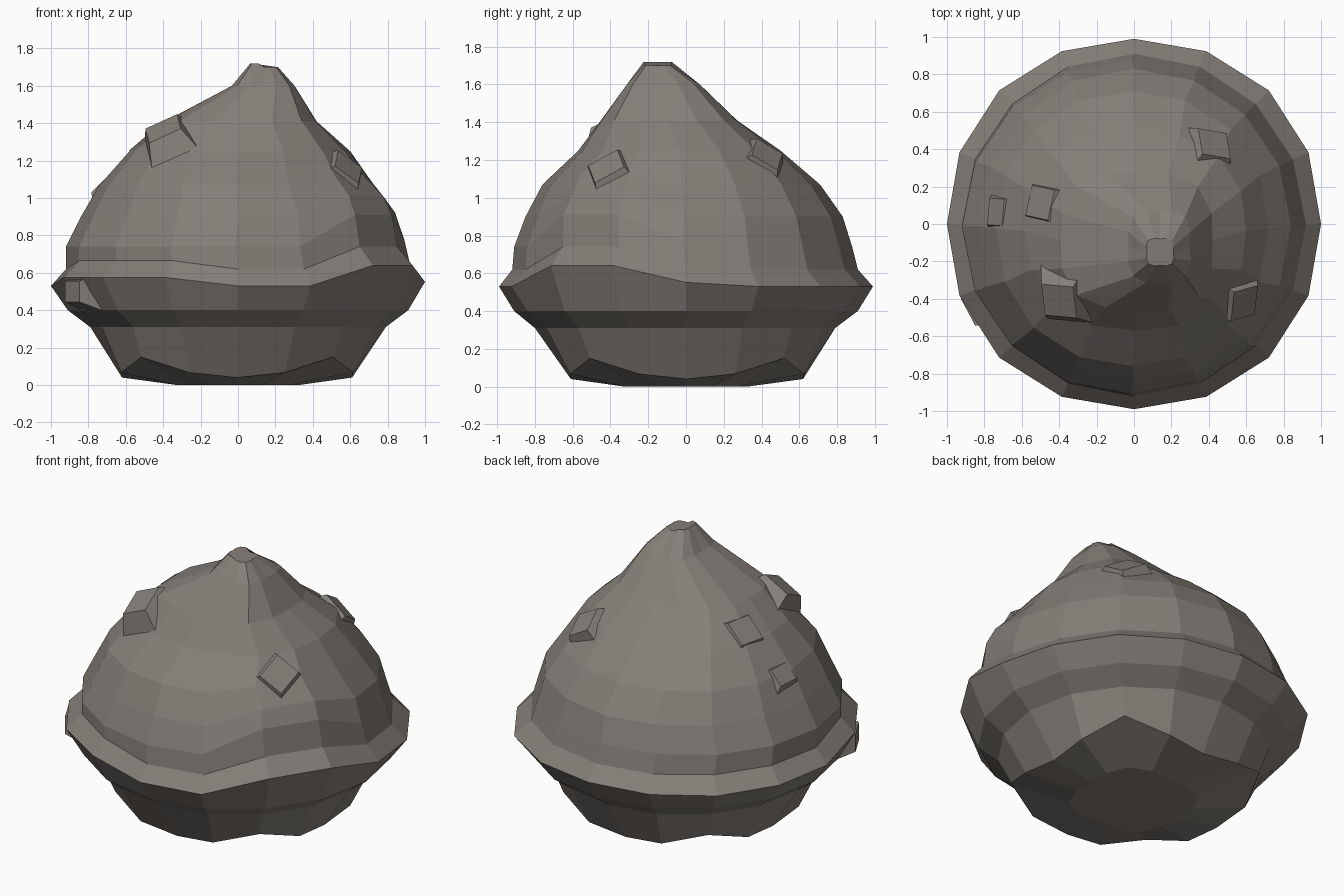
import bpy, bmesh, math
from mathutils import Vector, Matrix

if "Cube" in bpy.data.objects:
    bpy.data.objects.remove(bpy.data.objects["Cube"])

stone = bpy.data.materials.new("warm grey stone")
stone.diffuse_color = (0.235, 0.21, 0.188, 1)
stone.use_nodes = True
stone.node_tree.nodes["Principled BSDF"].inputs["Base Color"].default_value = stone.diffuse_color
N = 16

def finish(name, bm):
    bmesh.ops.recalc_face_normals(bm, faces=bm.faces)
    me = bpy.data.meshes.new(name)
    bm.to_mesh(me)
    bm.free()
    me.materials.append(stone)
    ob = bpy.data.objects.new(name, me)
    bpy.context.collection.objects.link(ob)
    return ob

# Cross-sections from base to peak: z, west, east, front, back extents, squareness
RINGS = [
    (0.00, -.32, .32, -.32, .32, .20),
    (0.04, -.62, .61, -.61, .62, .18),
    (0.31, -.79, .79, -.80, .79, 0),
    (0.40, -.91, .91, -.91, .91, 0),
    (0.53, -1.0, 1.0, -.99, .99, .02),
    (0.62, -.92, .92, -.92, .91, 0),
    (0.74, -.92, .89, -.91, .88, 0),
    (0.90, -.84, .84, -.85, .83, 0),
    (1.07, -.74, .72, -.76, .71, .02),
    (1.25, -.58, .60, -.57, .50, .06),
    (1.41, -.39, .42, -.45, .27, .14),
    (1.60, -.03, .30, -.31, .07, .20),
    (1.70, .07, .21, -.22, -.08, .28),
]
LEDGE_LIFT = {4: .11, 5: .12, 6: .17, 7: .11, 8: .05}

def ring_point(i, k):
    z, w, e, s, n, sq = RINGS[i]
    a = 2 * math.pi * k / N
    diag = math.sin(2 * a) ** 2
    f = 1 + sq * diag
    x = (w + e) / 2 + f * (e - w) / 2 * math.cos(a)
    y = (s + n) / 2 + f * (n - s) / 2 * math.sin(a)
    if i == 1:                              # lifted base corners
        z += .11 * diag ** 2
    if i in LEDGE_LIFT:                     # ledge steps up at the front right
        z += LEDGE_LIFT[i] * {14: 1, 15: 1, 0: .2}.get(k, 0)
    if i in (4, 5):                         # gentle rise at the front left
        z += .045 * (k in (9, 10, 11))
    if i == 12:                             # peak tips up toward the west
        z += .02 * (x < .14)
    return (x, y, z)

# Main boulder
bm = bmesh.new()
rows = [[bm.verts.new(ring_point(i, k)) for k in range(N)] for i in range(len(RINGS))]
for lo, hi in zip(rows, rows[1:]):
    for k in range(N):
        j = (k + 1) % N
        bm.faces.new((lo[k], lo[j], hi[j], hi[k]))
bm.faces.new(rows[0][::-1])
bm.faces.new(rows[-1])
finish("boulder", bm)

# Small outcrops: broad tapered blocks sunk into the slopes
def outcrop(name, loc, size, turn, tilt):
    bm = bmesh.new()
    bmesh.ops.create_cube(bm, size=1)
    for v in bm.verts:
        if v.co.z > 0:
            v.co.x *= .4
            v.co.y *= .55
    m = (Matrix.Translation(loc)
         @ Matrix.Rotation(math.atan2(loc[1], loc[0]), 4, 'Z')
         @ Matrix.Rotation(math.radians(tilt), 4, 'Y')
         @ Matrix.Rotation(math.radians(turn), 4, 'Z')
         @ Matrix.Diagonal(Vector((*size, 1))))
    bmesh.ops.transform(bm, matrix=m, verts=bm.verts)
    finish(name, bm)

outcrop("front_left_outcrop", (-.36, -.37, 1.29), (.46, .34, .20), 45, 36)
outcrop("left_outcrop", (-.44, .10, 1.23), (.40, .30, .20), 0, 40)
outcrop("back_right_outcrop", (.38, .38, 1.16), (.40, .32, .20), 45, 45)
outcrop("front_right_outcrop", (.53, -.38, 1.10), (.40, .32, .20), 40, 48)
outcrop("left_knob", (-.69, .06, 1.02), (.28, .26, .14), 0, 45)
outcrop("rim_chip_left", (-.79, -.42, .50), (.28, .30, .22), 0, 90)
